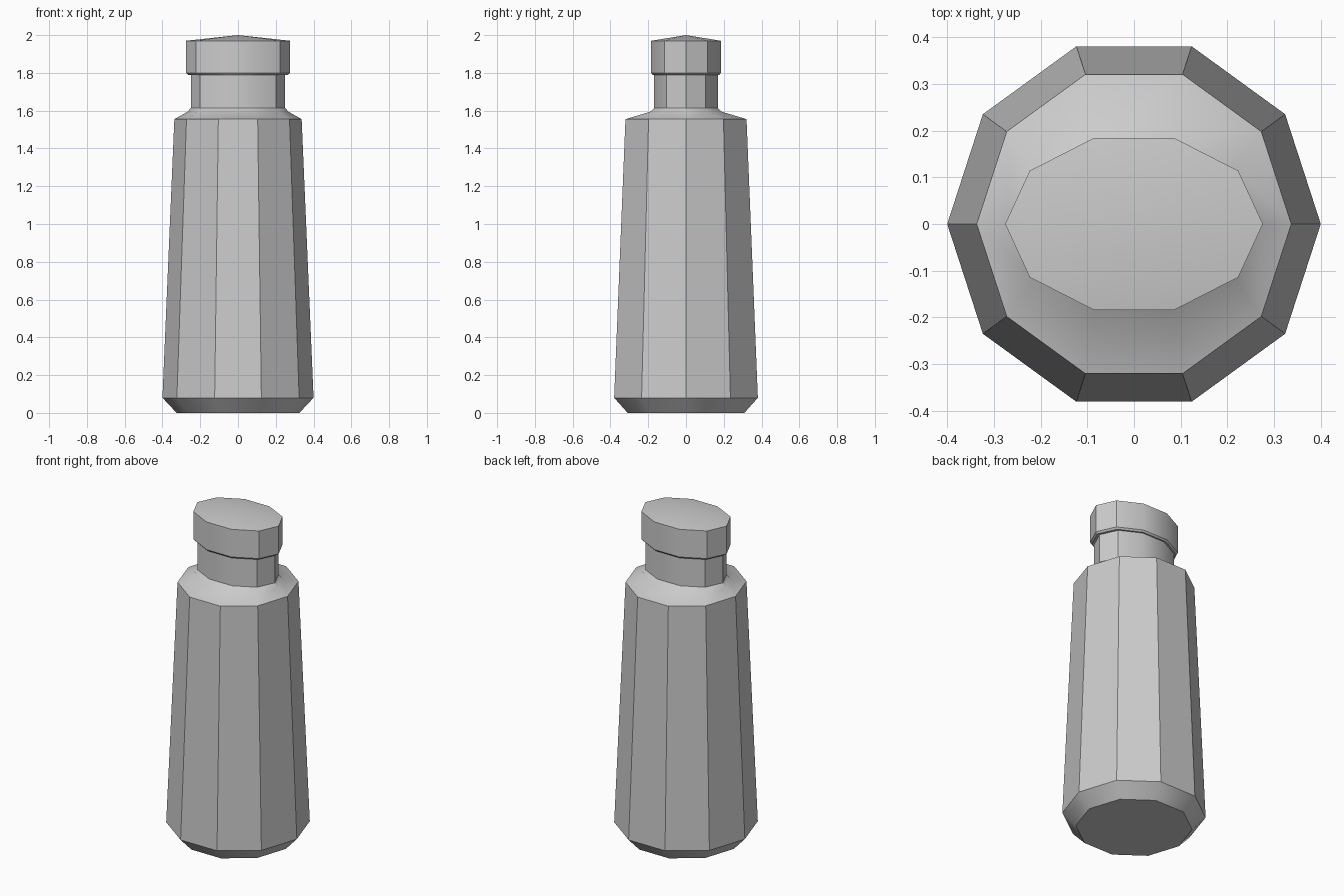
import bpy, bmesh
from math import cos, sin, pi, radians

if "Cube" in bpy.data.objects:
    bpy.data.objects.remove(bpy.data.objects["Cube"])

SIDES = 10


def lathe(name, rings, apex=None):
    """Stack ten-sided (z, rx, ry) rings into a closed solid, optionally peaked."""
    bm = bmesh.new()
    loops = [[bm.verts.new((rx * cos(2 * pi * i / SIDES), ry * sin(2 * pi * i / SIDES), z))
              for i in range(SIDES)] for z, rx, ry in rings]
    bm.faces.new(loops[0][::-1])
    for a, b in zip(loops, loops[1:]):
        for i in range(SIDES):
            j = (i + 1) % SIDES
            bm.faces.new((a[i], a[j], b[j], b[i]))
    if apex is None:
        bm.faces.new(loops[-1])
    else:
        tip = bm.verts.new((0, 0, apex))
        for i in range(SIDES):
            bm.faces.new((loops[-1][i], loops[-1][(i + 1) % SIDES], tip))
    bmesh.ops.recalc_face_normals(bm, faces=bm.faces)
    mesh = bpy.data.meshes.new(name)
    bm.to_mesh(mesh)
    bm.free()
    obj = bpy.data.objects.new(name, mesh)
    bpy.context.collection.objects.link(obj)
    bpy.ops.object.select_all(action='DESELECT')
    obj.select_set(True)
    bpy.context.view_layer.objects.active = obj
    bpy.ops.object.shade_smooth_by_angle(angle=radians(30))
    return obj


# Bottle: chamfered foot, tapered body, shoulder, flattened neck and peaked cap
lathe("bottle", [
    (0.00, 0.325, 0.325),
    (0.08, 0.400, 0.400),
    (1.555, 0.337, 0.337),
    (1.595, 0.266, 0.197),
    (1.615, 0.250, 0.177),
    (1.79, 0.250, 0.177),
    (1.79, 0.265, 0.186),
    (1.80, 0.276, 0.194),
    (1.97, 0.276, 0.194),
], apex=2.0)
